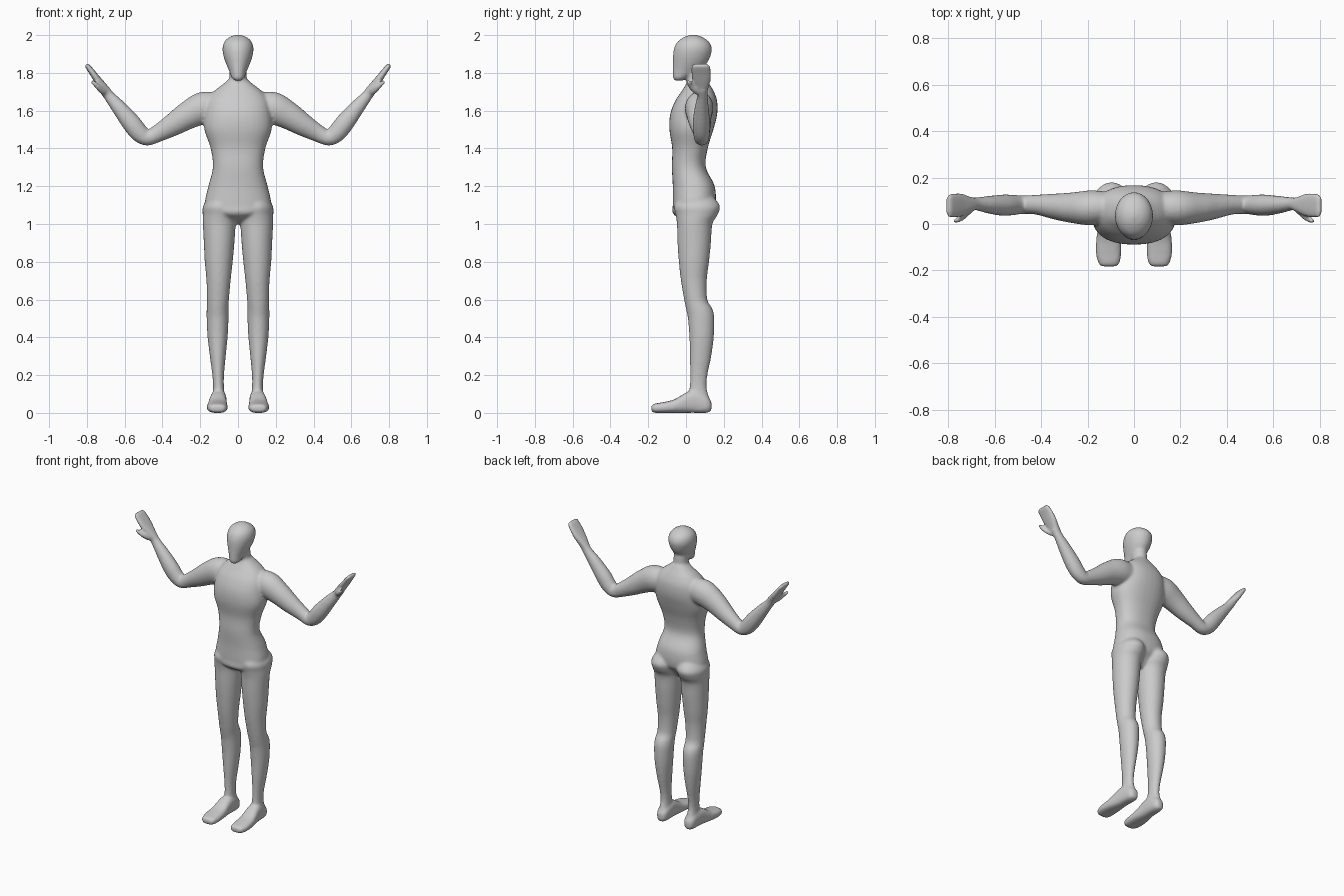
import bpy, bmesh, math
from mathutils import Vector

N = 32      # points around each cross-section
STEPS = 5   # interpolated rings between sections
bm = bmesh.new()


def spline(rows):
    """Catmull-Rom interpolation through rows of numbers."""
    out = []
    for i in range(len(rows) - 1):
        a, b = rows[max(i - 1, 0)], rows[i]
        c, d = rows[i + 1], rows[min(i + 2, len(rows) - 1)]
        for s in range(STEPS):
            t = s / STEPS
            out.append([0.5 * (2 * q + (r - p) * t + (2 * p - 5 * q + 4 * r - w) * t * t
                               + (3 * q - p - 3 * r + w) * t ** 3)
                        for p, q, r, w in zip(a, b, c, d)])
    return out + [list(rows[-1])]


def skin(rings, power=2.0, sides=(1,)):
    """Closed tube over rings of (centre, half axis u, half axis v)."""
    for side in sides:
        loops = []
        for c, u, v in rings:
            loop = []
            for k in range(N):
                a = 2 * math.pi * k / N
                ca, sa = math.cos(a), math.sin(a)
                p = c + u * math.copysign(abs(ca) ** (2 / power), ca) \
                      + v * math.copysign(abs(sa) ** (2 / power), sa)
                loop.append(bm.verts.new((p.x * side, p.y, p.z)))
            loops.append(loop)
        faces = [bm.faces.new(loops[0]), bm.faces.new(loops[-1])]
        for r, s in zip(loops, loops[1:]):
            for k in range(N):
                j = (k + 1) % N
                faces.append(bm.faces.new((r[k], r[j], s[j], s[k])))
        bmesh.ops.recalc_face_normals(bm, faces=faces)


def upright(rows, **kw):
    """Rows: z, x centre, x half width, y front, y back."""
    skin([(Vector((x, (f + b) / 2, z)), Vector((max(h, .003), 0, 0)),
           Vector((0, max((b - f) / 2, .003), 0)))
          for z, x, h, f, b in spline(rows)], **kw)


def limb(rows, **kw):
    """Rows: x, y, z, half width in y, half thickness across the path."""
    pts = spline(rows)
    rings = []
    for i, (x, y, z, w, t) in enumerate(pts):
        p, q = pts[max(i - 1, 0)], pts[min(i + 1, len(pts) - 1)]
        d = Vector((q[0] - p[0], 0, q[2] - p[2])).normalized()
        rings.append((Vector((x, y, z)), Vector((0, w, 0)), Vector((-d.z, 0, d.x)) * t))
    skin(rings, **kw)


BOTH = (1, -1)

# torso
upright([(1.00, 0, .05, .02, .08), (1.05, 0, .13, -.065, .12), (1.10, 0, .175, -.07, .155),
         (1.20, 0, .157, -.07, .152), (1.30, 0, .133, -.075, .105), (1.40, 0, .145, -.073, .115),
         (1.50, 0, .178, -.088, .145), (1.58, 0, .178, -.084, .165), (1.65, 0, .165, -.058, .165),
         (1.70, 0, .13, -.025, .148), (1.74, 0, .08, 0, .125), (1.765, 0, .05, .01, .11)], power=2.3)

# neck
upright([(1.68, 0, .06, .02, .12), (1.76, 0, .047, .005, .105),
         (1.82, 0, .045, 0, .10), (1.88, 0, .045, 0, .09)])

# head
upright([(1.76, 0, .02, -.06, -.015), (1.775, 0, .034, -.07, .01), (1.81, 0, .047, -.071, .07),
         (1.85, 0, .064, -.07, .11), (1.89, 0, .077, -.069, .13), (1.93, 0, .082, -.063, .137),
         (1.965, 0, .072, -.045, .122), (1.99, 0, .045, -.01, .085), (2.002, 0, .008, .025, .05)])

# legs
upright([(1.17, .085, .05, -.02, .12), (1.10, .095, .088, -.062, .178), (1.05, .097, .09, -.055, .168),
         (1.00, .099, .087, -.048, .14), (.90, .10, .081, -.045, .132), (.80, .102, .074, -.038, .122),
         (.70, .103, .064, -.027, .11), (.60, .106, .058, -.01, .113), (.55, .108, .058, .0, .14),
         (.50, .108, .058, .01, .15), (.40, .108, .053, .018, .147), (.30, .107, .042, .02, .134),
         (.20, .105, .031, .022, .114), (.13, .103, .029, .018, .11), (.06, .103, .035, .0, .128),
         (.01, .103, .033, .0, .12)], sides=BOTH)

# feet: y, x centre, half width, bottom, top
foot = spline([(.135, .102, .02, .012, .06), (.11, .102, .036, 0, .09), (.05, .103, .042, 0, .12),
               (0, .106, .046, 0, .108), (-.06, .109, .053, 0, .072), (-.12, .11, .055, 0, .057),
               (-.16, .108, .049, 0, .05), (-.183, .108, .036, .006, .043)])
skin([(Vector((x, y, (b + t) / 2)), Vector((h, 0, 0)), Vector((0, 0, (t - b) / 2)))
      for y, x, h, b, t in foot], power=2.6, sides=BOTH)

# arms
limb([(.09, .075, 1.62, .06, .07), (.18, .07, 1.615, .075, .085), (.265, .07, 1.575, .066, .074),
      (.34, .075, 1.528, .056, .061), (.42, .083, 1.482, .043, .047), (.48, .083, 1.455, .04, .04),
      (.522, .082, 1.482, .044, .049), (.565, .081, 1.535, .046, .05), (.625, .083, 1.61, .038, .041),
      (.68, .087, 1.675, .028, .03), (.715, .087, 1.72, .027, .026)], sides=BOTH)

# hands
limb([(.685, .087, 1.685, .024, .026), (.715, .084, 1.725, .036, .024), (.745, .082, 1.765, .05, .02),
      (.775, .08, 1.807, .053, .016), (.797, .078, 1.836, .05, .013), (.804, .078, 1.845, .04, .008)],
     power=2.6, sides=BOTH)

# thumbs
limb([(.70, .07, 1.695, .02, .02), (.727, .043, 1.712, .018, .018), (.75, .022, 1.733, .014, .013),
      (.775, .012, 1.757, .011, .010)], sides=BOTH)

# fuse all parts into one smooth skin
mesh = bpy.data.meshes.new("body")
bm.to_mesh(mesh)
bm.free()
body = bpy.data.objects.new("body", mesh)
bpy.context.collection.objects.link(body)
fuse = body.modifiers.new("fuse", 'REMESH')
fuse.mode = 'VOXEL'
fuse.voxel_size = 0.008
fuse.use_smooth_shade = True
relax = body.modifiers.new("relax", 'SMOOTH')
relax.factor = 0.5
relax.iterations = 7
